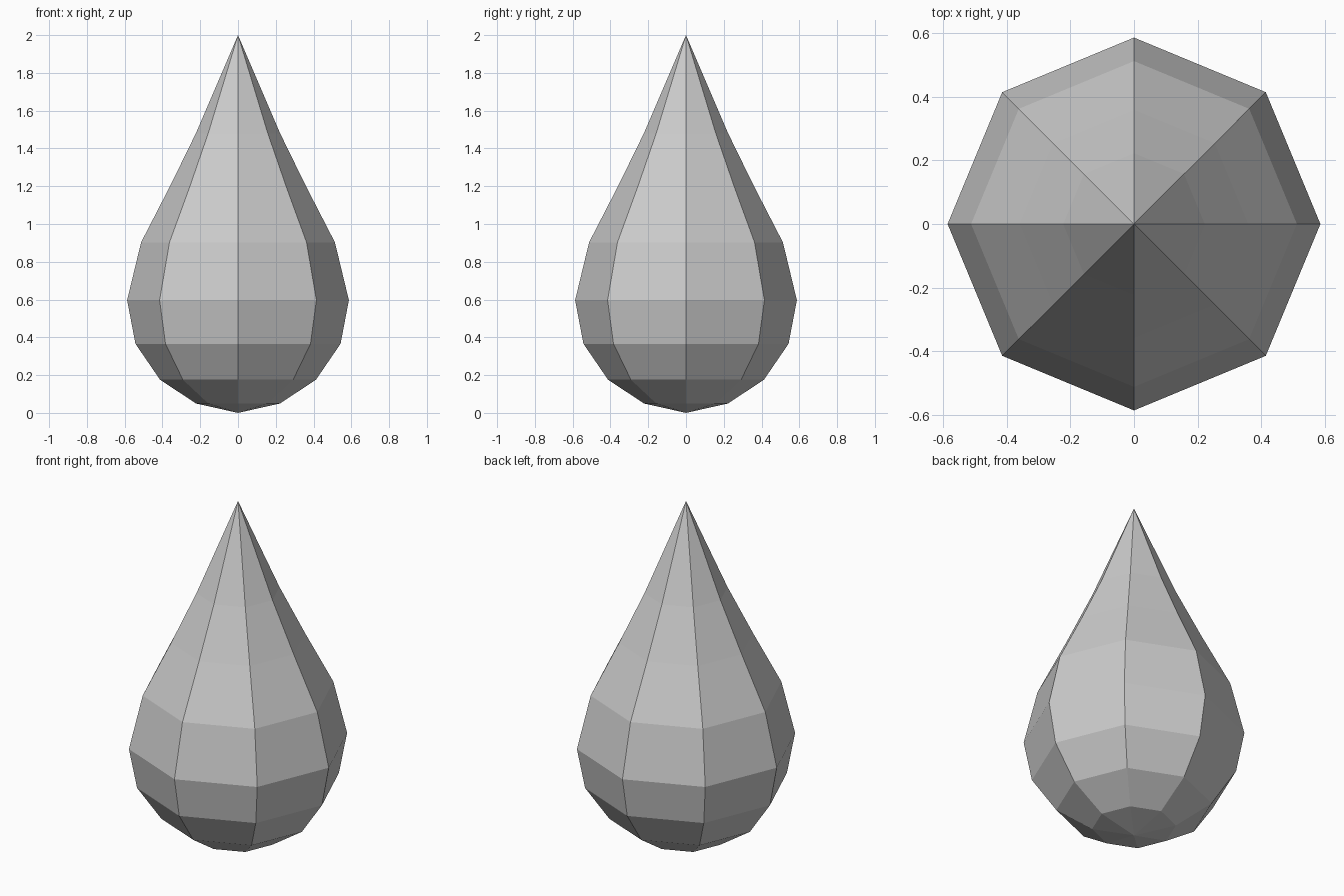
import bpy, bmesh
from math import cos, sin, tau

if "Cube" in bpy.data.objects:
    bpy.data.objects.remove(bpy.data.objects["Cube"])

SIDES = 8
# (radius, height) of each ring between the bottom and top points
PROFILE = [(0.223, 0.05), (0.413, 0.176), (0.543, 0.366), (0.587, 0.597),
           (0.513, 0.903), (0.36, 1.2), (0.223, 1.48)]

# Faceted teardrop, lathed around z
bm = bmesh.new()
rings = [[bm.verts.new((r * cos(tau * i / SIDES), r * sin(tau * i / SIDES), z))
          for i in range(SIDES)] for r, z in PROFILE]
bottom = bm.verts.new((0, 0, 0))
tip = bm.verts.new((0, 0, 2))
for i in range(SIDES):
    j = (i + 1) % SIDES
    bm.faces.new((bottom, rings[0][j], rings[0][i]))
    for low, high in zip(rings, rings[1:]):
        bm.faces.new((low[i], low[j], high[j], high[i]))
    bm.faces.new((rings[-1][i], rings[-1][j], tip))

mesh = bpy.data.meshes.new("water_drop")
bm.to_mesh(mesh)
bm.free()
drop = bpy.data.objects.new("water_drop", mesh)
bpy.context.collection.objects.link(drop)
